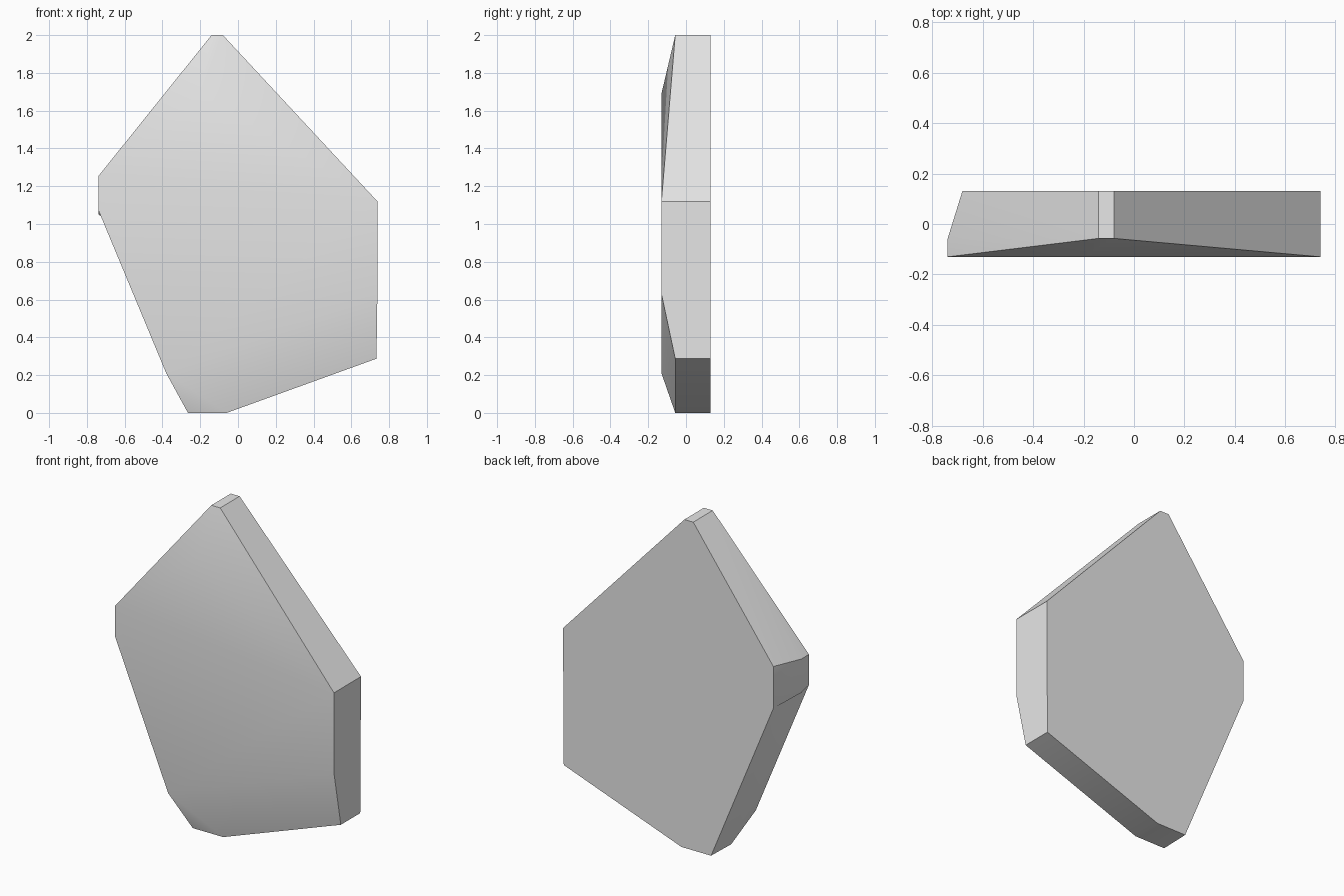
import bpy
import bmesh
import math

if "Cube" in bpy.data.objects:
    bpy.data.objects.remove(bpy.data.objects["Cube"], do_unlink=True)

BACK, MID, FRONT = 0.13, -0.057, -0.13

# Outlines as (x, z), one per depth; letters name the corners
rings = {
    "back": (BACK, dict(top_l=(-0.14, 2), top_r=(-0.08, 2), right_hi=(0.738, 1.12),
                        right_lo=(0.733, 0.287), base_r=(-0.06, 0), base_l=(-0.26, 0),
                        left_lo=(-0.68, 1.01), left_hi=(-0.68, 1.265))),
    "mid": (MID, dict(top_l=(-0.14, 2), top_r=(-0.08, 2), right_lo=(0.733, 0.287),
                      base_r=(-0.06, 0), base_l=(-0.265, 0),
                      left_lo=(-0.738, 1.05), left_hi=(-0.738, 1.255))),
    "front": (FRONT, dict(peak=(-0.2, 1.69), right_hi=(0.738, 1.12), right_lo=(0.738, 0.63),
                          base_l=(-0.38, 0.21), left_lo=(-0.738, 1.07),
                          left_hi=(-0.738, 1.255))),
}

bm = bmesh.new()
verts = {}
for ring, (y, points) in rings.items():
    for corner, (x, z) in points.items():
        verts[ring, corner] = bm.verts.new((x, y, z))


def face(*names):
    bm.faces.new([verts[tuple(n.split("."))] for n in names])


# Flat back and raised front plateau
for ring in ("back", "front"):
    face(*[f"{ring}.{corner}" for corner in rings[ring][1]])

# Straight side walls
for a, b in (("top_l", "top_r"), ("right_lo", "base_r"), ("base_r", "base_l"),
             ("left_lo", "left_hi"), ("left_hi", "top_l")):
    face(f"back.{a}", f"back.{b}", f"mid.{b}", f"mid.{a}")

# Walls that meet the plateau
face("back.top_r", "back.right_hi", "front.right_hi", "mid.top_r")
face("back.right_hi", "back.right_lo", "mid.right_lo", "front.right_lo", "front.right_hi")
face("back.base_l", "back.left_lo", "mid.left_lo", "front.left_lo", "front.base_l", "mid.base_l")
face("mid.left_lo", "mid.left_hi", "front.left_hi", "front.left_lo")
face("mid.left_hi", "mid.top_l", "front.left_hi")

# Shallow front chamfers at top and bottom
face("front.left_hi", "mid.top_l", "front.peak")
face("mid.top_l", "mid.top_r", "front.peak")
face("mid.top_r", "front.right_hi", "front.peak")
face("front.right_lo", "mid.right_lo", "mid.base_r", "front.base_l")
face("mid.base_r", "mid.base_l", "front.base_l")

bmesh.ops.recalc_face_normals(bm, faces=bm.faces)
mesh = bpy.data.meshes.new("stone_slab")
bm.to_mesh(mesh)
bm.free()

# Stone colour
color = (0.8, 0.8, 0.8, 1)
mat = bpy.data.materials.new("light_grey_stone")
mat.use_nodes = True
mat.diffuse_color = color
mat.node_tree.nodes["Principled BSDF"].inputs["Base Color"].default_value = color
mesh.materials.append(mat)

slab = bpy.data.objects.new("stone_slab", mesh)
bpy.context.collection.objects.link(slab)
bpy.ops.object.select_all(action="DESELECT")
slab.select_set(True)
bpy.context.view_layer.objects.active = slab
bpy.ops.object.shade_smooth_by_angle(angle=math.radians(30))
